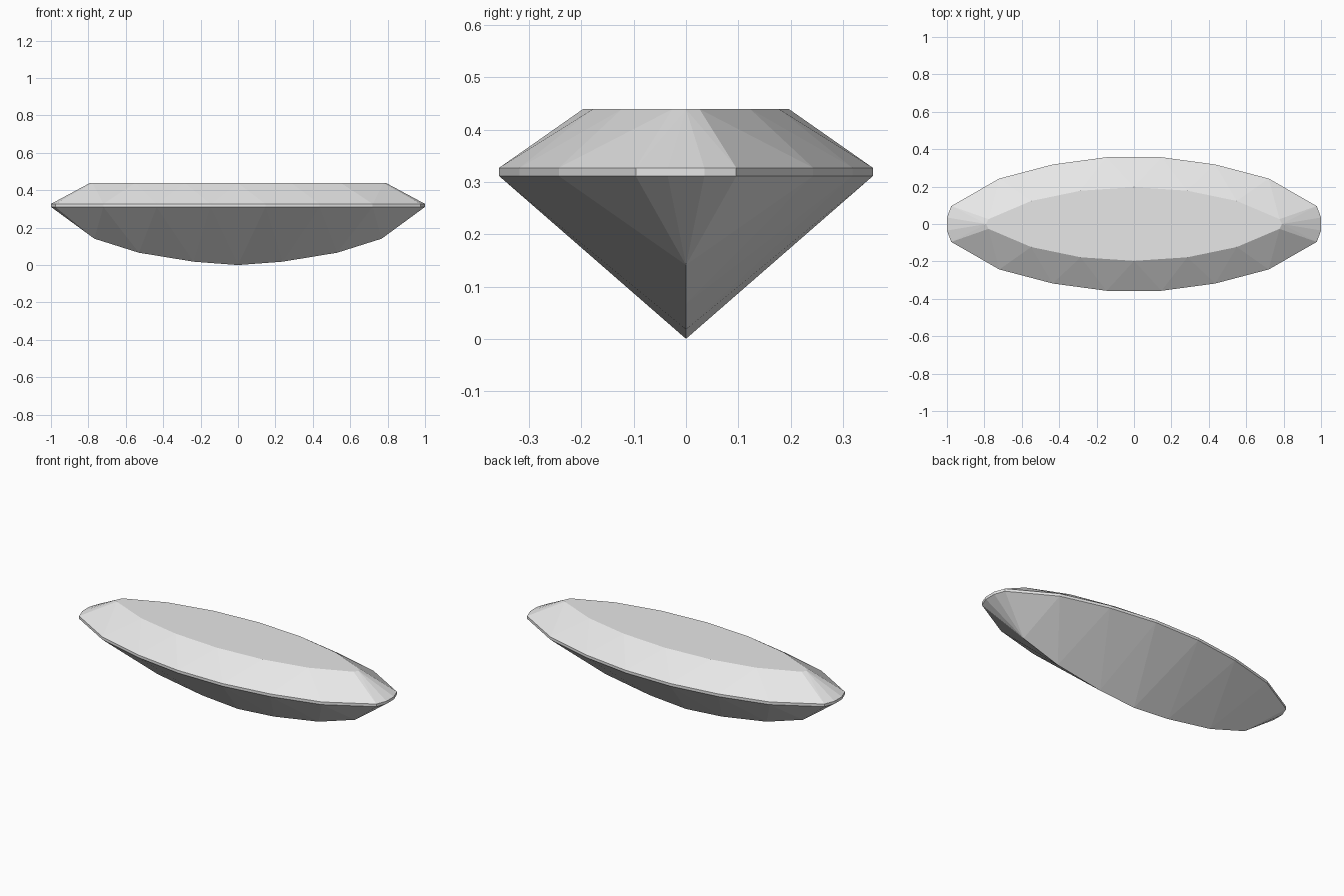
import bpy
import bmesh
from math import radians

cube = bpy.data.objects.get("Cube")
if cube:
    bpy.data.objects.remove(cube, do_unlink=True)

# Heights of the girdle band and the flat table
GIRDLE_LOW, GIRDLE_HIGH, TABLE = 0.311, 0.327, 0.439

# Quarter outlines in plan, and the curved keel in profile (x, z)
girdle = [(0.147, 0.357), (0.435, 0.318), (0.72, 0.243), (0.977, 0.096), (1.0, 0.035)]
table = [(0, 0.197), (0.285, 0.178), (0.55, 0.123), (0.778, 0.026), (0.791, 0)]
keel = [(0, 0), (0.237, 0.018), (0.53, 0.066), (0.768, 0.141)]


def mirrored(points):
    """Repeat quarter points across both axes without duplicates."""
    return sorted({(sx * x, sy * y, z) for x, y, z in points
                   for sx in (1, -1) for sy in (1, -1)})


def material(name, colour):
    mat = bpy.data.materials.new(name)
    mat.use_nodes = True
    mat.diffuse_color = colour
    mat.node_tree.nodes["Principled BSDF"].inputs["Base Color"].default_value = colour
    return mat


# Marquise-cut gem: the facets are the convex skin over table, girdle and keel
corners = [(x, y, z) for x, y in girdle for z in (GIRDLE_LOW, GIRDLE_HIGH)]
corners += [(x, y, TABLE) for x, y in table]
corners += [(x, 0, z) for x, z in keel]

bm = bmesh.new()
for co in mirrored(corners):
    bm.verts.new(co)
bmesh.ops.convex_hull(bm, input=bm.verts[:])

# Merge coplanar triangles into clean facets
bmesh.ops.dissolve_limit(bm, angle_limit=radians(0.3), verts=bm.verts[:], edges=bm.edges[:])
bmesh.ops.recalc_face_normals(bm, faces=bm.faces[:])

mesh = bpy.data.meshes.new("marquise_gem")
bm.to_mesh(mesh)
bm.free()
mesh.materials.append(material("pale grey", (0.8, 0.8, 0.8, 1)))
gem = bpy.data.objects.new("marquise_gem", mesh)
bpy.context.collection.objects.link(gem)
